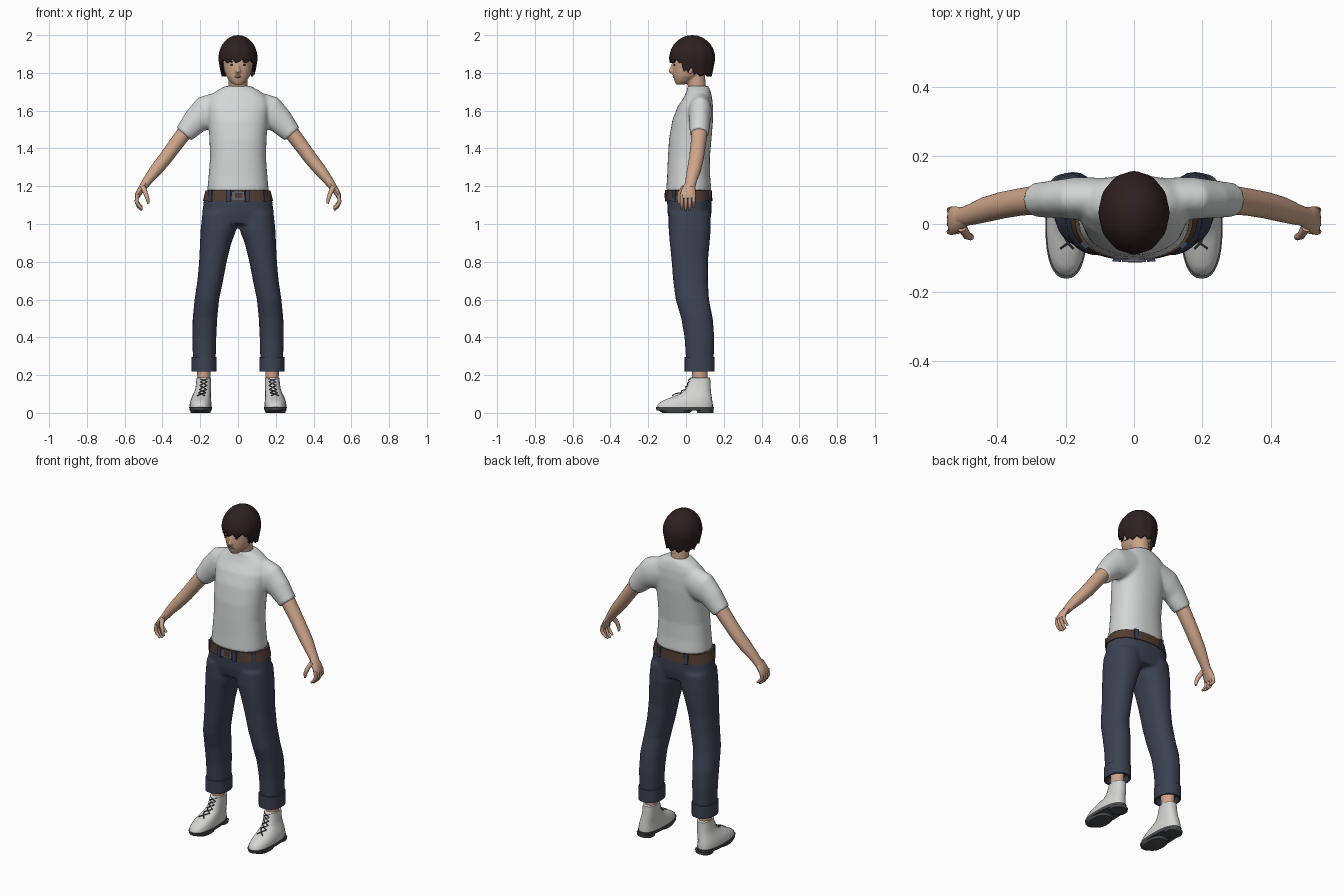
import bpy, bmesh, math
from mathutils import Vector, Matrix

cube = bpy.data.objects.get("Cube")
if cube:
    bpy.data.objects.remove(cube, do_unlink=True)


def material(name, r, g, b):
    mat = bpy.data.materials.new(name)
    mat.use_nodes = True
    mat.diffuse_color = (r, g, b, 1)
    bsdf = next(n for n in mat.node_tree.nodes if n.type == 'BSDF_PRINCIPLED')
    bsdf.inputs["Base Color"].default_value = (r, g, b, 1)
    bsdf.inputs["Roughness"].default_value = 0.8
    return mat


skin = material("skin", .62, .38, .26)
lip = material("lips", .42, .2, .15)
hair = material("dark brown hair", .026, .015, .014)
cotton = material("white cotton", .66, .67, .67)
denim = material("navy denim", .045, .054, .085)
leather = material("brown leather", .085, .048, .034)
metal = material("buckle metal", .12, .13, .15)
canvas = material("white shoe", .66, .66, .65)
rubber = material("dark rubber", .07, .073, .08)


def finish(bm, name, mat, voxel=0, smooth=3, sharp=0.8):
    """Turn a bmesh into a shaded object, optionally fusing its pieces."""
    bmesh.ops.recalc_face_normals(bm, faces=bm.faces)
    for f in bm.faces:
        f.smooth = True
    for e in bm.edges:
        e.smooth = e.calc_face_angle(0) < sharp
    mesh = bpy.data.meshes.new(name)
    bm.to_mesh(mesh)
    bm.free()
    mesh.materials.append(mat)
    obj = bpy.data.objects.new(name, mesh)
    bpy.context.scene.collection.objects.link(obj)
    if voxel:
        mod = obj.modifiers.new("fuse", 'REMESH')
        mod.mode = 'VOXEL'
        mod.voxel_size = voxel
        mod.use_smooth_shade = True
        relax = obj.modifiers.new("relax", 'SMOOTH')
        relax.factor = 0.5
        relax.iterations = smooth
    return obj


def loft(bm, sections, flat=False, n=24, power=2.0):
    """Closed skin over oval sections (x, y, z, half width, half depth)."""
    centres = [Vector(s[:3]) for s in sections]
    rings = []
    for i, (c, s) in enumerate(zip(centres, sections)):
        u, v = Vector((1, 0, 0)), Vector((0, 1, 0))
        if not flat:
            t = (centres[min(i + 1, len(centres) - 1)] - centres[max(i - 1, 0)]).normalized()
            v = (v - t * t.y).normalized()
            u = v.cross(t)
        ring = []
        for k in range(n):
            a = math.tau * k / n
            p, q = (math.copysign(abs(w) ** (2 / power), w) for w in (math.cos(a), math.sin(a)))
            ring.append(bm.verts.new(c + u * p * s[3] + v * q * s[4]))
        rings.append(ring)
    for lo, hi in zip(rings, rings[1:]):
        for k in range(n):
            j = (k + 1) % n
            bm.faces.new((lo[k], lo[j], hi[j], hi[k]))
    bm.faces.new(rings[0])
    bm.faces.new(rings[-1])


def stack(*rows):
    """Level sections from rows (z, x, half width, front y, back y)."""
    return [(x, (f + b) / 2, z, w, (b - f) / 2) for z, x, w, f, b in rows]


def flip(sections, s=-1):
    return [(p[0] * s, *p[1:]) for p in sections]


def lofted(name, mat, pieces, flat=False, n=24, power=2.0, **kw):
    bm = bmesh.new()
    for piece in pieces:
        loft(bm, piece, flat, n, power)
    return finish(bm, name, mat, **kw)


def blob(name, mat, centre, size):
    bm = bmesh.new()
    bmesh.ops.create_uvsphere(bm, u_segments=16, v_segments=10, radius=1,
                              matrix=Matrix.Translation(centre) @ Matrix.Diagonal((*size, 1)))
    return finish(bm, name, mat)


def box(name, mat, centre, size, turn=0):
    bm = bmesh.new()
    bmesh.ops.create_cube(bm, size=1, matrix=Matrix.Translation(centre)
                          @ Matrix.Rotation(turn, 4, 'Z') @ Matrix.Diagonal((*size, 1)))
    return finish(bm, name, mat)


# Shirt: torso and sleeves fused into one surface
bm = bmesh.new()
loft(bm, stack((1.175, 0, .163, -.105, .135), (1.25, 0, .156, -.1, .128),
               (1.35, 0, .148, -.096, .126), (1.45, 0, .151, -.09, .135),
               (1.55, 0, .158, -.072, .143), (1.62, 0, .165, -.045, .143),
               (1.67, 0, .155, -.012, .138), (1.705, 0, .115, .004, .13),
               (1.73, 0, .068, .008, .118)), flat=True, n=40, power=2.3)
sleeve = [(.08, .075, 1.615, .09, .06), (.172, .075, 1.587, .092, .062),
          (.225, .073, 1.545, .07, .056), (.287, .07, 1.475, .052, .05)]
for s in (1, -1):
    loft(bm, flip(sleeve, s))
finish(bm, "shirt", cotton, voxel=.009, smooth=4)

# Jeans: hips and two legs fused
hips = stack((1.0, 0, .18, -.085, .125), (1.06, 0, .189, -.098, .135),
             (1.12, 0, .182, -.1, .136), (1.18, 0, .166, -.098, .13))
leg = stack((.25, .179, .06, .002, .146), (.4, .178, .063, -.008, .15),
            (.5, .175, .065, -.025, .142), (.6, .165, .065, -.055, .122),
            (.7, .147, .068, -.068, .116), (.8, .133, .073, -.076, .116),
            (.9, .118, .083, -.086, .125), (.97, .103, .095, -.092, .131),
            (1.06, .098, .09, -.092, .13))
lofted("jeans", denim, [hips, leg, flip(leg)], flat=True, n=32, power=2.3, voxel=.01, smooth=4)

# Belt with denim loops and a buckle
lofted("belt", leather, [stack((1.122, 0, .17, -.09, .12), (1.122, 0, .186, -.106, .14),
                               (1.178, 0, .172, -.104, .136), (1.178, 0, .16, -.09, .12))],
       flat=True, n=48, power=2.3)
for s in (1, -1):
    for label, x, y, turn in (("front", .05, -.104, .08), ("side", .145, -.062, .75),
                              ("back", .09, .128, -.2)):
        box(f"{'left' if s > 0 else 'right'}_{label}_belt_loop", denim,
            (x * s, y, 1.15), (.024, .012, .062), turn * s)
box("belt_buckle", metal, (0, -.107, 1.15), (.07, .009, .044))
box("buckle_center", leather, (.004, -.1085, 1.15), (.042, .009, .026))

# Head, neck and nose fused
bm = bmesh.new()
loft(bm, stack((1.738, 0, .022, -.052, -.01), (1.755, 0, .043, -.06, .03),
               (1.78, 0, .061, -.067, .07), (1.81, 0, .072, -.07, .1),
               (1.845, 0, .079, -.07, .12), (1.88, 0, .083, -.068, .13),
               (1.92, 0, .082, -.06, .125), (1.95, 0, .068, -.045, .11),
               (1.98, 0, .03, -.005, .07)), flat=True, n=32, power=2.1)
loft(bm, stack((1.66, 0, .056, .01, .112), (1.72, 0, .05, .012, .106),
               (1.77, 0, .05, 0, .102), (1.82, 0, .05, 0, .1)), flat=True)
loft(bm, [(0, -.062, 1.855, .008, .01), (0, -.07, 1.826, .01, .014),
          (0, -.074, 1.81, .014, .019), (0, -.066, 1.8, .013, .012)], n=12)
finish(bm, "head", skin, voxel=.005, smooth=2)

# Face details
blob("mouth", lip, (0, -.0655, 1.779), (.022, .005, .005))
for s, side in ((1, "left"), (-1, "right")):
    blob(f"{side}_eye", hair, (.031 * s, -.061, 1.842), (.013, .005, .0045))
    blob(f"{side}_eyebrow", hair, (.032 * s, -.061, 1.859), (.018, .005, .003))
    blob(f"{side}_ear", skin, (.08 * s, .022, 1.822), (.009, .017, .027))


# Hair: a cap with hanging locks of uneven length
def hem(front):
    if front > .42:
        return 1.856
    if front > .17:
        return 1.8
    return 1.825 if front > -.05 else 1.784


bm = bmesh.new()
count, rows = 60, 14
top = bm.verts.new((0, .033, 2.0))
grid = []
for r in range(1, rows + 1):
    ring = []
    for k in range(count):
        a = math.tau * k / count
        low = hem(-math.sin(a)) + (0, .006, .016, .004, -.004)[k % 5]
        t = r / rows
        if t <= .6:
            phi = t / .6 * math.pi / 2
            z, rad = 1.875 + .125 * math.cos(phi), math.sin(phi)
        else:
            z = 1.875 + (low - 1.875) * (t - .6) / .4
            rad = 1 - 1.7 * (1.875 - z)
        rad *= 1 + .018 * t * math.cos(a * 12)
        ring.append(bm.verts.new((.103 * rad * math.cos(a), .033 + .121 * rad * math.sin(a), z)))
    grid.append(ring)
for k in range(count):
    j = (k + 1) % count
    bm.faces.new((top, grid[0][k], grid[0][j]))
    for lo, hi in zip(grid, grid[1:]):
        bm.faces.new((lo[k], hi[k], hi[j], lo[j]))
cap = finish(bm, "hair", hair)
cap.modifiers.new("thickness", 'SOLIDIFY').thickness = .01

# Arms, hands, cuffs, ankles and shoes on both sides
arm = [(.25, .075, 1.53, .04, .042), (.29, .07, 1.475, .04, .042), (.335, .064, 1.415, .038, .04),
       (.385, .055, 1.347, .036, .039), (.435, .042, 1.285, .033, .037),
       (.475, .028, 1.235, .026, .031), (.507, .02, 1.19, .02, .027)]
palm = [(.49, .022, 1.215, .019, .026), (.515, .014, 1.18, .018, .037),
        (.533, .01, 1.15, .015, .042), (.536, .01, 1.135, .01, .04)]
thumb = [(.503, -.01, 1.195, .014, .014), (.488, -.034, 1.16, .012, .012),
         (.478, -.038, 1.13, .01, .01), (.475, -.036, 1.108, .006, .006)]
fingers = [[(.532, y, 1.155, .01, .01), (.538, y, 1.12, .01, .0095),
            (.526, y, 1.09 + d, .009, .009), (.508, y, 1.073 + d, .006, .006)]
           for y, d in ((-.022, .008), (-.001, 0), (.02, .002), (.04, .016))]
cuff = stack((.26, .179, .045, .02, .12), (.22, .179, .057, .004, .14), (.22, .179, .066, -.008, .152),
             (.295, .179, .066, -.008, .152), (.298, .179, .055, .004, .14))
ankle = stack((.15, .181, .034, .032, .112), (.27, .181, .036, .03, .115))
upper = stack((.02, .198, .057, -.154, .142), (.045, .198, .058, -.15, .142),
              (.065, .197, .055, -.122, .139), (.085, .194, .05, -.072, .136),
              (.105, .189, .045, -.022, .133), (.13, .184, .041, .001, .131),
              (.185, .181, .038, .02, .128), (.188, .181, .032, .026, .12))
sole = [stack((.013, .198, .058, -.155, .145), (.03, .198, .061, -.16, .148)),
        stack((0, .198, .052, -.125, .02), (.016, .198, .056, -.15, .035)),
        stack((0, .196, .048, .06, .145), (.016, .196, .052, .055, .147))]
tongue = [(-.076, .092, .196), (-.03, .107, .19), (-.008, .124, .185), (.006, .145, .183),
          (.014, .164, .181), (.02, .18, .181)]
laces = []
for (y0, z0, x0), (y1, z1, x1) in zip(tongue, tongue[1:]):
    for w in (.019, -.019):
        laces.append([(x0 - w, y0 + .004, z0, .003, .003),
                      ((x0 + x1) / 2, (y0 + y1) / 2 - .003, (z0 + z1) / 2 + .002, .003, .003),
                      (x1 + w, y1 + .004, z1, .003, .003)])
for s, side in ((1, "left"), (-1, "right")):
    def pair(name, mat, pieces, **kw):
        lofted(f"{side}_{name}", mat, [flip(p, s) for p in pieces], **kw)
    pair("arm", skin, [arm])
    pair("hand", skin, [palm, thumb] + fingers, n=12)
    pair("trouser_cuff", denim, [cuff], flat=True, n=20, power=2.3)
    pair("ankle", skin, [ankle], flat=True)
    pair("shoe_upper", canvas, [upper], flat=True, n=32, power=2.4)
    pair("shoe_sole", rubber, sole, flat=True, n=32, power=2.4)
    pair("shoe_laces", rubber, laces, n=6)
